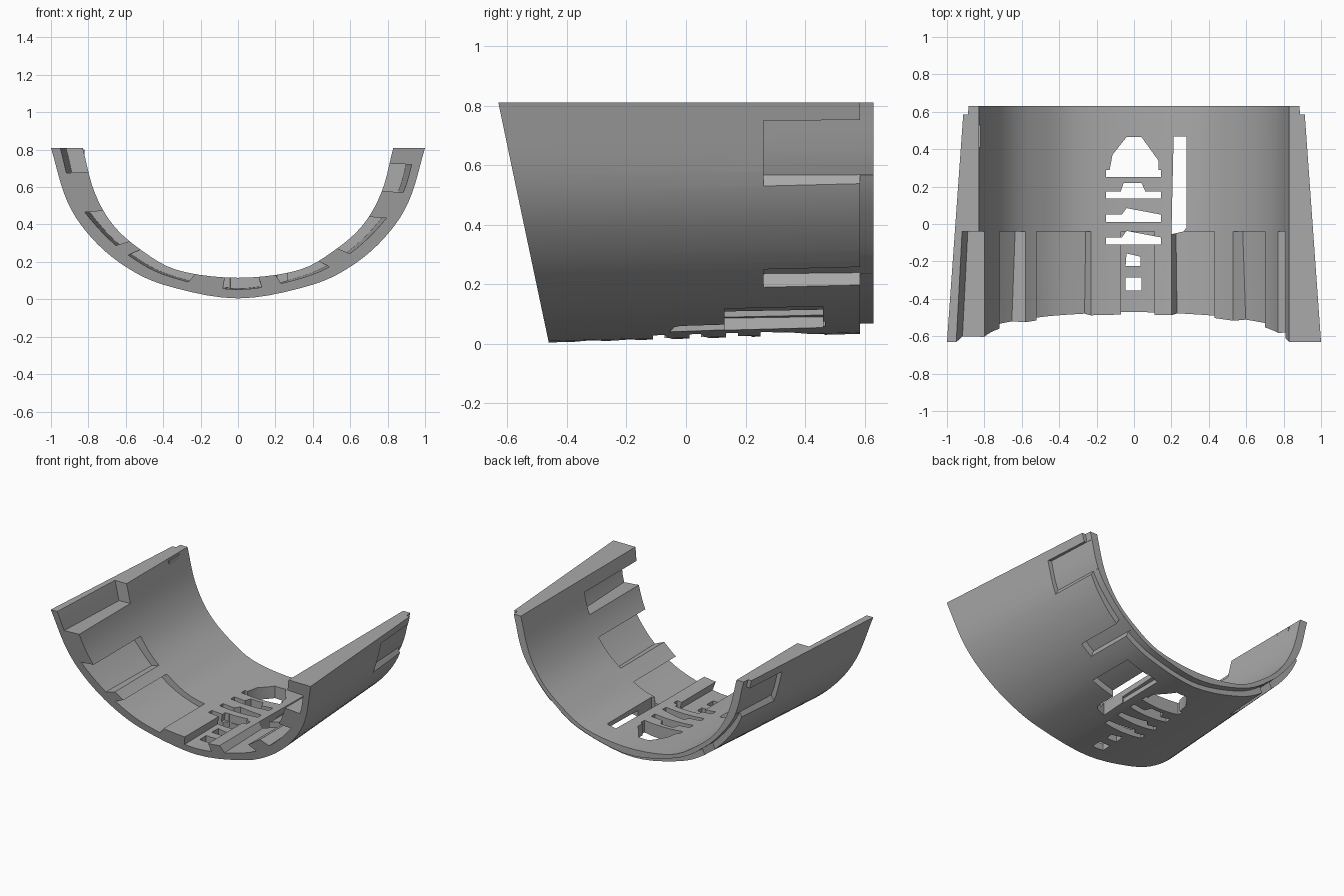
import bpy
import bmesh
from math import floor
from mathutils import Vector

cube = bpy.data.objects.get("Cube")
if cube:
    bpy.data.objects.remove(cube, do_unlink=True)

grey = bpy.data.materials.new("plain_grey")
grey.use_nodes = True
grey.diffuse_color = (0.4, 0.4, 0.4, 1)
grey.node_tree.nodes["Principled BSDF"].inputs["Base Color"].default_value = (0.4, 0.4, 0.4, 1)

# Half profiles (x, z), from the bottom centre up to the rim
OUTER = [(0, 0), (.39, .07), (.62, .18), (.8, .34), (.92, .53), (1, .81)]
MIDDLE = [(0, .05), (.37, .12), (.59, .235), (.76, .39), (.885, .57), (.95, .81)]
INNER = [(0, .115), (.32, .155), (.52, .265), (.67, .4), (.77, .58), (.83, .81)]
TOP, BACK = .81, .63


def taper(profile, width, lift):
    return [(x * width, z + lift * (1 - z / TOP)) for x, z in profile]


LAYERS = [(OUTER, taper(OUTER, .91, .035)),
          (MIDDLE, taper(MIDDLE, .93, .02)),
          (INNER, INNER)]


def sample(profile, t):
    """Smooth point on a profile; t runs from -1 to 1 across both halves."""
    pts = [Vector((-x, z)) for x, z in profile[:0:-1]] + [Vector(p) for p in profile]
    n = len(pts) - 1
    s = (t + 1) / 2 * n
    if s <= 0:
        return pts[0] + (pts[1] - pts[0]) * s
    if s >= n:
        return pts[n] + (pts[n] - pts[n - 1]) * (s - n)
    i = floor(s)
    f = s - i
    a, b = pts[i], pts[i + 1]
    p = pts[i - 1] if i else 2 * a - b
    q = pts[i + 2] if i + 2 <= n else 2 * b - a
    return (2 * a + (b - p) * f + (2 * p - 5 * a + 4 * b - q) * f ** 2
            + (3 * a - p - 3 * b + q) * f ** 3) / 2


def wall_point(t, y, depth):
    """Point in the wall: depth 0 is outside, 1 the middle, 2 the inside."""
    f = (y + BACK) / (2 * BACK)
    a, m, b = [sample(front, t).lerp(sample(back, t), f) for front, back in LAYERS]
    p = a + (m - a) * depth if depth <= 1 else m + (b - m) * (depth - 1)
    return Vector((p.x, y, p.y))


def find_t(layer, axis, value):
    """Profile parameter where x (axis 0) or z (axis 1) reaches a value."""
    lo, hi = 0, 1
    for _ in range(30):
        mid = (lo + hi) / 2
        if sample(layer, mid)[axis] < abs(value):
            lo = mid
        else:
            hi = mid
    return lo if axis or value >= 0 else -lo


def finish(name, bm):
    bmesh.ops.recalc_face_normals(bm, faces=bm.faces[:])
    mesh = bpy.data.meshes.new(name)
    bm.to_mesh(mesh)
    bm.free()
    mesh.materials.append(grey)
    obj = bpy.data.objects.new(name, mesh)
    bpy.context.collection.objects.link(obj)
    return obj


def sector(name, t0, t1, y0, y1, d0, d1, slanted=False):
    """Curved block following the wall."""
    bm = bmesh.new()
    steps = max(2, round(abs(t1 - t0) * 24))
    rings = []
    for i in range(steps + 1):
        t = t0 + (t1 - t0) * i / steps
        ring = []
        for y, d in ((y0, d0), (y1, d0), (y1, d1), (y0, d1)):
            if slanted and y == y0:
                y = -.46 - .21 * wall_point(t, -.5, d).z
            ring.append(bm.verts.new(wall_point(t, y, d)))
        rings.append(ring)
    for a, b in zip(rings, rings[1:]):
        for k in range(4):
            n = (k + 1) % 4
            bm.faces.new((a[k], a[n], b[n], b[k]))
    bm.faces.new(rings[0])
    bm.faces.new(rings[-1])
    return finish(name, bm)


def prism(name, outline):
    """Upright cutter through the floor."""
    bm = bmesh.new()
    face = bm.faces.new([bm.verts.new((x, y, -.1)) for x, y in outline])
    up = bmesh.ops.extrude_face_region(bm, geom=[face])["geom"]
    bmesh.ops.translate(bm, vec=(0, 0, .5),
                        verts=[v for v in up if isinstance(v, bmesh.types.BMVert)])
    return finish(name, bm)


shell = sector("half_shell", -1, 1, -.6, BACK, 0, 2, slanted=True)
cutters = []

# Inner pockets open to the front edge
for x0, x1 in ((-.72, -.58), (-.52, -.23), (-.07, .11), (.2, .43), (.53, .7), (.77, .81)):
    cutters.append(sector("front_pocket", find_t(INNER, 0, x0), find_t(INNER, 0, x1),
                          -.8, -.04, 1, 2.6))
cutters.append(sector("front_rim_pocket", -1.1, find_t(INNER, 0, -.8), -.8, -.04, 1, 2.6))

# Outer pockets open to the back edge, and the stepped back lip
outer_mid = taper(OUTER, .95, .025)
for z0, z1 in ((.53, .75), (.19, .25)):
    t0, t1 = find_t(outer_mid, 1, z0), find_t(outer_mid, 1, z1)
    for side in (1, -1):
        cutters.append(sector("back_pocket", side * t0, side * t1, .26, .8, -1, 1))
cutters.append(sector("back_lip", -1.1, 1.1, .585, .8, -1, .95))
cutters.append(sector("slot_recess", find_t(outer_mid, 0, .2), find_t(outer_mid, 0, .45),
                      .13, .46, -1, 1.02))

# Floor window, slats and slot
cutters.append(prism("window", [(-.15, .25), (.145, .25), (.145, .29), (.13, .29), (.13, .34),
                                (.04, .465), (-.04, .465), (-.115, .37), (-.13, .29), (-.15, .29)]))
cutters.append(prism("slat", [(-.15, .135), (.145, .135), (.145, .175), (.06, .175),
                              (.04, .22), (-.055, .22), (-.07, .175), (-.15, .175)]))
for y in (.012, -.11):
    cutters.append(prism("slat", [(-.15, y), (.145, y), (.145, y + .038), (-.04, y + .073),
                                  (-.065, y + .038), (-.15, y + .038)]))
cutters.append(prism("small_hole", [(-.045, -.225), (.035, -.225), (.035, -.175), (-.04, -.157)]))
cutters.append(prism("square_hole", [(-.045, -.355), (.04, -.355), (.04, -.285), (-.045, -.285)]))
cutters.append(prism("slot", [(.2, -.055), (.265, -.04), (.28, -.02), (.28, .467), (.212, .467)]))

for cutter in cutters:
    mod = shell.modifiers.new("cut", "BOOLEAN")
    mod.operation = "DIFFERENCE"
    mod.solver = "EXACT"
    mod.object = cutter
bpy.context.view_layer.update()
result = bpy.data.meshes.new_from_object(
    shell.evaluated_get(bpy.context.evaluated_depsgraph_get()))
shell.modifiers.clear()
shell.data = result
for cutter in cutters:
    bpy.data.objects.remove(cutter, do_unlink=True)

# Small wedge clip inside the right rim
bm = bmesh.new()
bmesh.ops.create_cube(bm, size=1)
for v in bm.verts:
    v.co = (-.84 + v.co.x * .04, .47 + v.co.y * (.12 if v.co.z > 0 else .04), .73 + v.co.z * .14)
finish("rim_clip", bm)

bpy.ops.object.select_all(action="DESELECT")
shell.select_set(True)
bpy.context.view_layer.objects.active = shell
bpy.ops.object.shade_smooth_by_angle(angle=.5)
